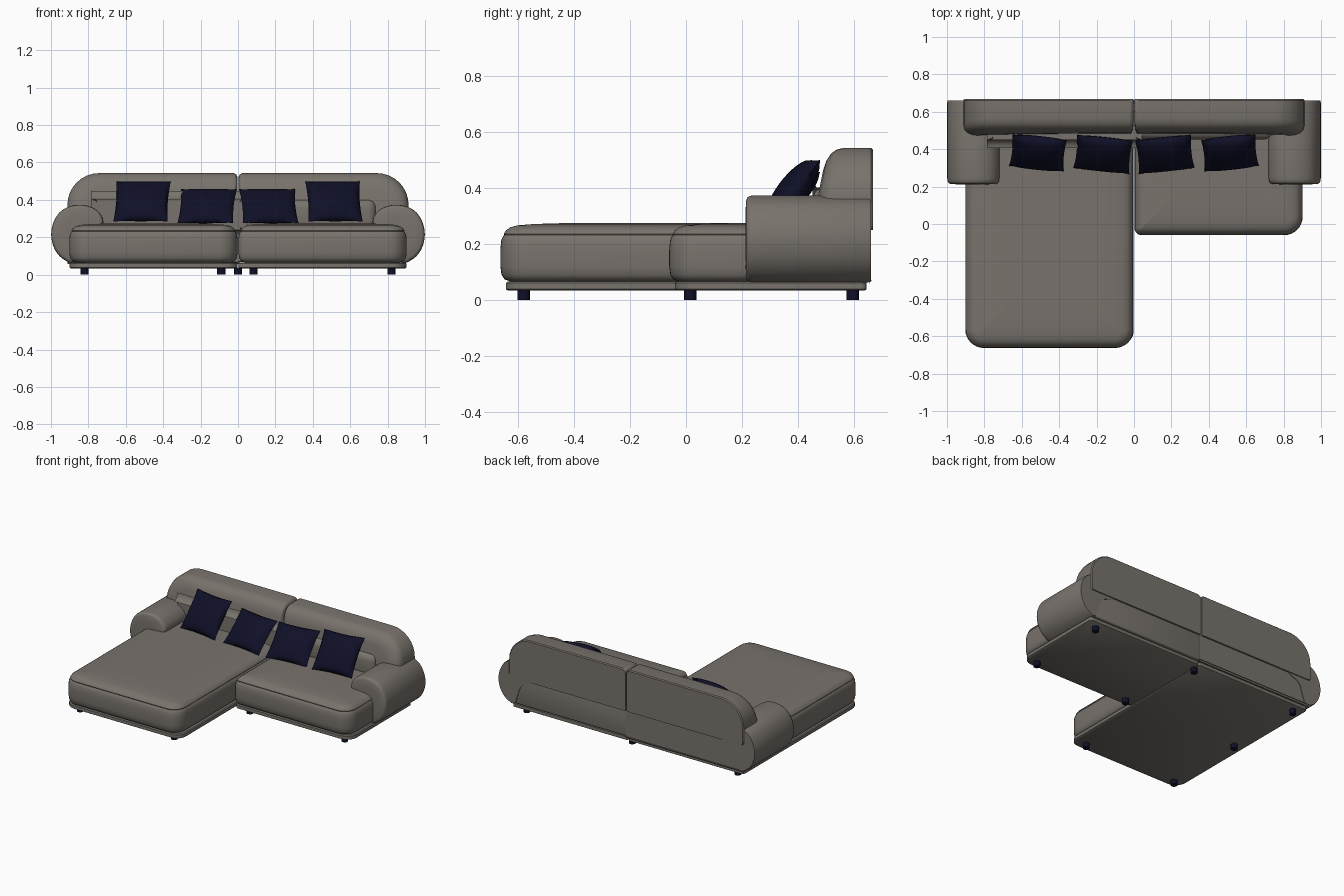
import bpy, bmesh, math
from mathutils import Matrix, Vector

cube = bpy.data.objects.get("Cube")
if cube:
    bpy.data.objects.remove(cube, do_unlink=True)


def material(name, color):
    m = bpy.data.materials.new(name)
    m.use_nodes = True
    m.diffuse_color = (*color, 1)
    bsdf = m.node_tree.nodes["Principled BSDF"]
    bsdf.inputs["Base Color"].default_value = (*color, 1)
    bsdf.inputs["Roughness"].default_value = 0.8
    return m


FABRIC = material("taupe_fabric", (0.19, 0.17, 0.15))
NAVY = material("navy_fabric", (0.005, 0.005, 0.021))


def finish(name, bm, mat, angle=40):
    bmesh.ops.recalc_face_normals(bm, faces=bm.faces)
    me = bpy.data.meshes.new(name)
    bm.to_mesh(me)
    bm.free()
    me.materials.append(mat)
    me.shade_smooth()
    me.set_sharp_from_angle(angle=math.radians(angle))
    ob = bpy.data.objects.new(name, me)
    bpy.context.collection.objects.link(ob)
    return ob


def loft(name, rings, mat=FABRIC):
    """Skin a stack of equal closed rings and cap both ends."""
    bm = bmesh.new()
    vs = [[bm.verts.new(p) for p in ring] for ring in rings]
    n = len(vs[0])
    for a, b in zip(vs, vs[1:]):
        for i in range(n):
            j = (i + 1) % n
            bm.faces.new((a[i], a[j], b[j], b[i]))
    bm.faces.new(vs[0])
    bm.faces.new(vs[-1])
    return finish(name, bm, mat)


def rounded_rect(x0, x1, y0, y1, radii, steps=8):
    """Outline from the low corner, counter-clockwise, one radius per corner."""
    corners = [(x0, y0, 1, 1), (x1, y0, -1, 1), (x1, y1, -1, -1), (x0, y1, 1, -1)]
    pts = []
    for k, ((cx, cy, sx, sy), r) in enumerate(zip(corners, radii)):
        r = max(r, 0.002)
        for i in range(steps + 1):
            a = math.pi * (1 + k / 2 + i / steps / 2)
            pts.append((cx + sx * r + r * math.cos(a), cy + sy * r + r * math.sin(a)))
    return pts


def slab(name, x1, y0, y1, radii, levels, s):
    """Cushion-like block between the centre seam and x1, on side s."""
    rings = []
    for inset, z in levels:
        o = rounded_rect(0.002 + inset, x1 - inset, y0 + inset, y1 - inset,
                         [r - inset for r in radii])
        rings.append([(s * x, y, z) for x, y in o])
    return loft(name, rings)


def box(name, lo, hi, bevel, s, segments=5):
    bm = bmesh.new()
    bmesh.ops.create_cube(bm, size=1)
    for v in bm.verts:
        v.co = [l + (c + 0.5) * (h - l) for c, l, h in zip(v.co, lo, hi)]
        v.co.x *= s
    bmesh.ops.bevel(bm, geom=bm.edges[:], offset=bevel, segments=segments,
                    profile=0.5, affect='EDGES')
    return finish(name, bm, FABRIC)


def smooth_loop(pts, steps=5):
    """Closed Catmull-Rom curve through the points."""
    out, n = [], len(pts)
    p = [Vector(q) for q in pts]
    for i in range(n):
        a, b, c, d = (p[(i + k - 1) % n] for k in range(4))
        for j in range(steps):
            t = j / steps
            out.append(0.5 * (2 * b + (c - a) * t + (2 * a - 5 * b + 4 * c - d) * t * t
                              + (3 * b - a - 3 * c + d) * t ** 3))
    return out


def pillow(name, centre, half_w, half_h, puff, tilt, yaw, n=18):
    bm = bmesh.new()
    for side in (1, -1):
        made = bmesh.ops.create_grid(bm, x_segments=n, y_segments=n, size=1)
        for v in made["verts"]:
            u, w = v.co.x, v.co.y
            bulge = (max(0, 1 - u * u) * max(0, 1 - w * w)) ** 0.45
            v.co = (u * half_w * (1 - 0.05 * (1 - w * w)),
                    side * puff * bulge,
                    w * half_h * (1 - 0.05 * (1 - u * u)))
    bmesh.ops.remove_doubles(bm, verts=bm.verts, dist=0.0005)
    turn = Matrix.Rotation(math.radians(yaw), 4, 'Z') @ Matrix.Rotation(-math.radians(tilt), 4, 'X')
    bmesh.ops.transform(bm, matrix=Matrix.Translation(centre) @ turn, verts=bm.verts)
    return finish(name, bm, NAVY, 70)


# Level tables: (inset, position along the loft)
SEAT = [(0.035, 0.066), (0.015, 0.073), (0.004, 0.09), (0, 0.12), (0, 0.18), (0.003, 0.212),
        (0.009, 0.226), (0.014, 0.231), (0.012, 0.236), (0.02, 0.248), (0.035, 0.259),
        (0.06, 0.266), (0.12, 0.271), (0.22, 0.274)]
PLINTH = [(0.006, 0.034), (0, 0.038), (0, 0.06), (0.006, 0.066)]
BACK = [(0.006, 0.667), (0, 0.66), (0, 0.53), (0.006, 0.505), (0.02, 0.488),
        (0.045, 0.476), (0.08, 0.471)]
ARM = [(0.975, 0.66), (1, 0.65), (1, 0.245), (0.985, 0.228), (0.95, 0.219), (0.88, 0.215), (0.6, 0.212)]
ARM_PROFILE = smooth_loop([
    (0.87, 0.07), (0.93, 0.08), (0.977, 0.13), (0.998, 0.2), (0.99, 0.27), (0.955, 0.332),
    (0.9, 0.365), (0.83, 0.373), (0.765, 0.353), (0.727, 0.312), (0.722, 0.27),
    (0.75, 0.235), (0.82, 0.2)])

for s, side, front in ((1, "left", -0.06), (-1, "right", -0.663)):
    inner = 0.04 if s > 0 else 0.1
    # Seat and plinth
    slab(side + "_seat", 0.902, front, 0.64, (inner, 0.1, 0.02, 0.02), SEAT, s)
    slab(side + "_plinth", 0.9, front + 0.02, 0.645, (inner * 0.7, 0.08, 0.02, 0.01), PLINTH, s)

    # Backrest, leaning back slightly at the top
    rings = []
    for inset, y in BACK:
        outline = rounded_rect(0.003 + inset * 0.2, 0.912 - inset, 0.25, 0.543 - inset,
                               [0.01, 0.02, 0.17 - inset * 0.6, 0.025])
        lean = 0.2 if y < 0.6 else 0
        rings.append([(s * x, y + max(0, z - 0.37) * lean, z) for x, z in outline])
    loft(side + "_backrest", rings)
    box(side + "_lumbar_roll", (0.003, 0.452, 0.24), (0.74, 0.6, 0.402), 0.045, s)
    box(side + "_back_panel", (0.002, 0.58, 0.068), (0.902, 0.656, 0.27), 0.01, s, 3)

    # Arm
    centre = Vector((0.87, 0.22))
    rings = []
    for scale, y in ARM:
        loop = [centre + (p - centre) * scale for p in ARM_PROFILE]
        rings.append([(s * p.x, y, p.y) for p in loop])
    loft(side + "_arm", rings)

    # Pillows
    pillow(side + "_large_pillow", (s * 0.513, 0.38, 0.392), 0.146, 0.137, 0.05, 38, s * 6)
    pillow(side + "_small_pillow", (s * 0.165, 0.373, 0.367), 0.15, 0.128, 0.045, 45, s * 6)

# Legs
feet = [(x, 0.595) for x in (-0.82, 0, 0.82)] + [(x, 0.015) for x in (-0.82, 0.083, 0.82)]
feet += [(x, -0.58) for x in (-0.82, -0.09)]
for i, (x, y) in enumerate(feet):
    bm = bmesh.new()
    bmesh.ops.create_cone(bm, cap_ends=True, segments=16, radius1=0.022, radius2=0.022, depth=0.037,
                          matrix=Matrix.Translation((x, y, 0.0185)))
    finish("leg_%d" % (i + 1), bm, NAVY)
